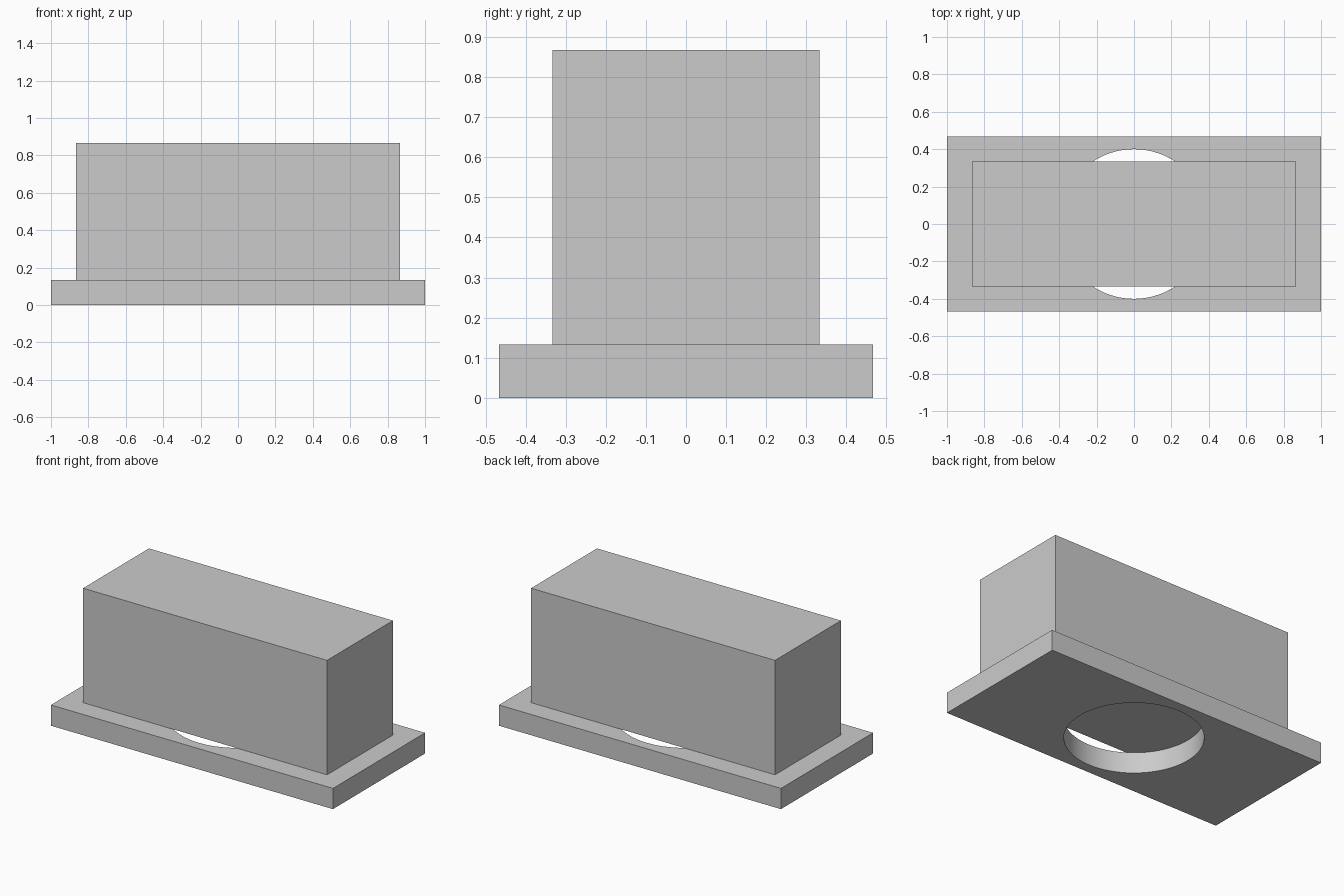
import bpy

cube = bpy.data.objects.get("Cube")
if cube:
    bpy.data.objects.remove(cube, do_unlink=True)

grey = bpy.data.materials.new("plain grey")
grey.use_nodes = True
colour = (0.6, 0.6, 0.6, 1)
grey.diffuse_color = colour
grey.node_tree.nodes["Principled BSDF"].inputs["Base Color"].default_value = colour

PLATE_TOP = 0.133
BLOCK_TOP = 0.867


def box(name, width, depth, bottom, top):
    bpy.ops.mesh.primitive_cube_add(size=1, location=(0, 0, (bottom + top) / 2))
    part = bpy.context.object
    part.name = name
    part.scale = (width, depth, top - bottom)
    bpy.ops.object.transform_apply(location=True, rotation=False, scale=True)
    part.data.materials.append(grey)
    return part


# Solid upper block
box("upper_block", 1.73, 0.667, PLATE_TOP, BLOCK_TOP)

# Base plate with a round hole right through it
plate = box("base_plate", 2, 0.933, 0, PLATE_TOP)
bpy.ops.mesh.primitive_cylinder_add(vertices=96, radius=0.4, depth=1)
cutter = bpy.context.object
cutter.name = "hole_cutter"
cutter.data.materials.append(grey)
cutter.hide_render = True

cut = plate.modifiers.new("round hole", "BOOLEAN")
cut.operation = "DIFFERENCE"
cut.solver = "EXACT"
cut.object = cutter
bpy.ops.object.select_all(action="DESELECT")
plate.select_set(True)
bpy.context.view_layer.objects.active = plate
bpy.ops.object.modifier_apply(modifier=cut.name)
bpy.ops.object.shade_smooth_by_angle()
bpy.data.objects.remove(cutter, do_unlink=True)
